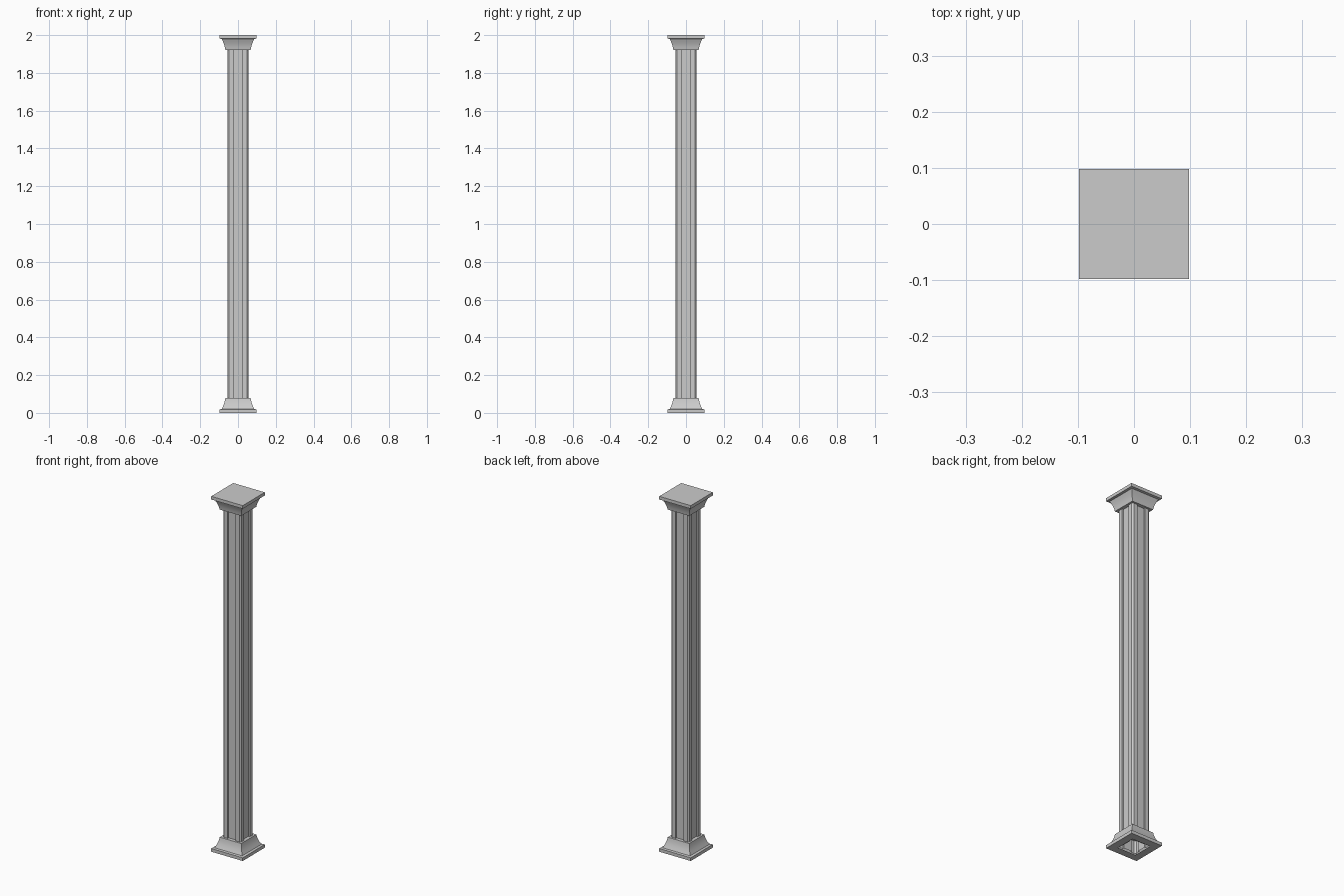
import bpy
import bmesh
import math
from mathutils import Matrix, Vector

cube = bpy.data.objects.get("Cube")
if cube:
    bpy.data.objects.remove(cube, do_unlink=True)

# Single pale stone colour
stone = bpy.data.materials.new("pale grey stone")
stone.use_nodes = True
colour = (0.6, 0.6, 0.6, 1)
stone.diffuse_color = colour
stone.node_tree.nodes["Principled BSDF"].inputs["Base Color"].default_value = colour

HEIGHT = 2.0
SHAFT = 0.056     # half width of the shaft
FLUTE = 0.025     # half width of each flute
FLOOR = 0.047     # distance of the flute floor from the axis
CORNER = 0.048    # where the corner chamfer starts


def loft(name, rings, cap_top=False):
    """Join a stack of matching outlines with side faces."""
    bm = bmesh.new()
    loops = [[bm.verts.new(p) for p in ring] for ring in rings]
    for low, high in zip(loops, loops[1:]):
        for i in range(len(low)):
            j = (i + 1) % len(low)
            bm.faces.new((low[i], low[j], high[j], high[i]))
    if cap_top:
        bm.faces.new(loops[-1])
    mesh = bpy.data.meshes.new(name)
    bm.to_mesh(mesh)
    bm.free()
    mesh.materials.append(stone)
    obj = bpy.data.objects.new(name, mesh)
    bpy.context.collection.objects.link(obj)
    bpy.ops.object.select_all(action="DESELECT")
    obj.select_set(True)
    bpy.context.view_layer.objects.active = obj
    bpy.ops.object.shade_smooth_by_angle(angle=math.radians(30))
    return obj


def square(half, z):
    return [(-half, -half, z), (half, -half, z), (half, half, z), (-half, half, z)]


def fluted_outline(z):
    """One fluted side, turned around the four sides."""
    side = [(-CORNER, -SHAFT), (-FLUTE, -SHAFT), (-FLUTE, -FLOOR),
            (FLUTE, -FLOOR), (FLUTE, -SHAFT), (CORNER, -SHAFT)]
    return [Matrix.Rotation(k * math.pi / 2, 3, "Z") @ Vector((x, y, z))
            for k in range(4) for x, y in side]


# Moulding: plinth slab, slightly hollowed slope and a flat ledge
slab = [(0.098, 0), (0.098, 0.018)]
slope = []
for i in range(6):
    t = i / 5
    half = 0.086 - 0.019 * t - 0.003 * math.sin(math.pi * t)
    slope.append((half, 0.021 + 0.057 * t))
ledge = [(0.044, 0.078)]
moulding = slab + slope + ledge

# Base, open underneath
loft("base", [square(SHAFT, 0)] + [square(h, z) for h, z in moulding])

# Fluted shaft
loft("shaft", [fluted_outline(0.005), fluted_outline(HEIGHT - 0.07)])

# Capital, the same moulding upside down with a closed top
loft("capital", [square(h, HEIGHT - z) for h, z in reversed(moulding)], cap_top=True)
